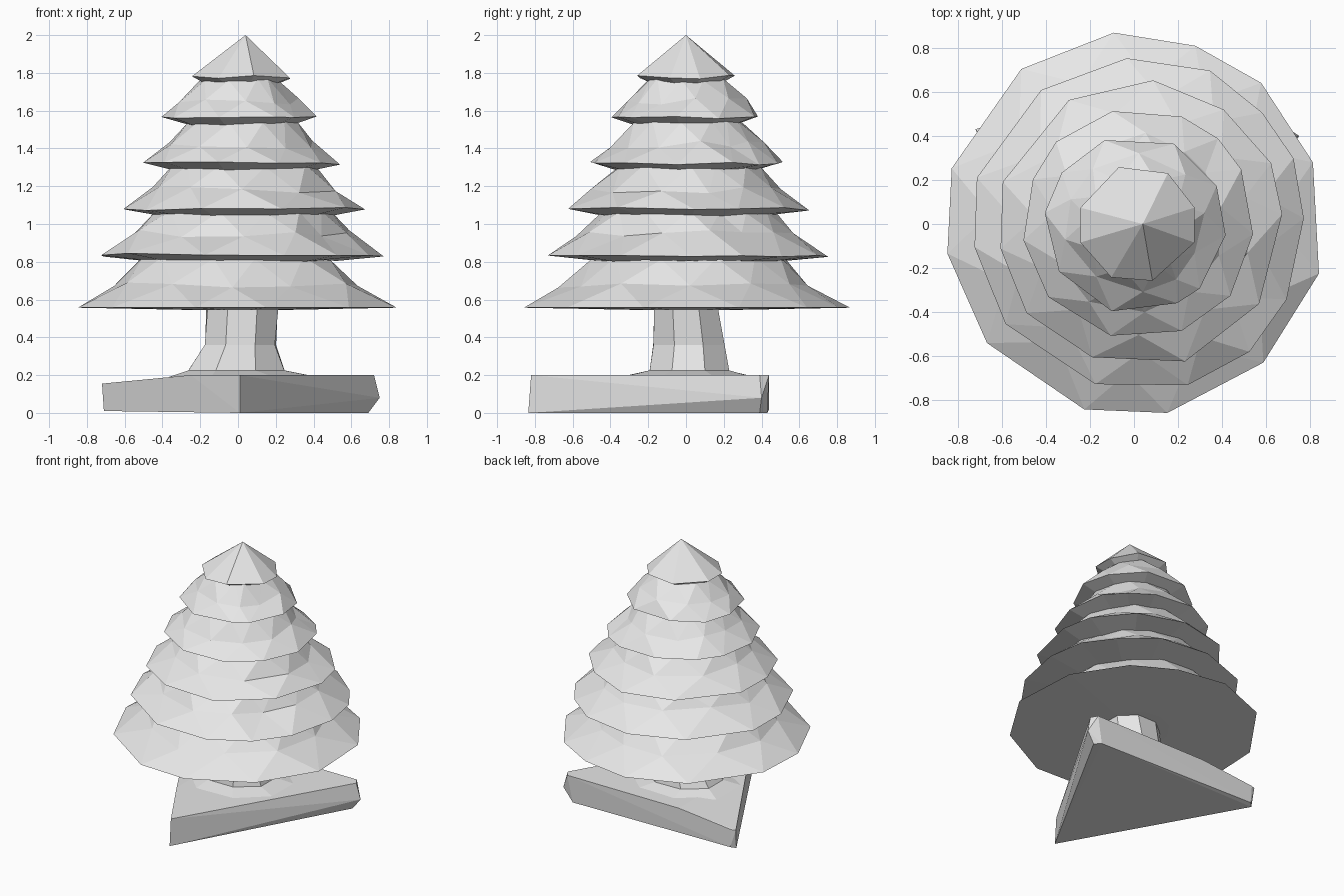
import bpy, bmesh, random
from math import cos, sin, radians

if "Cube" in bpy.data.objects:
    bpy.data.objects.remove(bpy.data.objects["Cube"])

random.seed(4)
grey = bpy.data.materials.new("plain grey")
grey.diffuse_color = (0.8, 0.8, 0.8, 1)
grey.use_nodes = True
grey.node_tree.nodes["Principled BSDF"].inputs["Base Color"].default_value = grey.diffuse_color


def finish(bm, name):
    bmesh.ops.recalc_face_normals(bm, faces=bm.faces)
    mesh = bpy.data.meshes.new(name)
    bm.to_mesh(mesh)
    bm.free()
    mesh.materials.append(grey)
    ob = bpy.data.objects.new(name, mesh)
    bpy.context.collection.objects.link(ob)
    return ob


def ring(bm, angles, rx, ry, z, cx=0, cy=0, jr=0.0, jz=0.0):
    verts = []
    for a in angles:
        k = 1 + random.uniform(-jr, jr)
        verts.append(bm.verts.new((cx + rx * k * cos(radians(a)),
                                   cy + ry * k * sin(radians(a)),
                                   z + random.uniform(-jz, jz))))
    return verts


def bridge(bm, lower, upper, zigzag=0):
    """Join two rings by triangles; zigzag 1 or -1 gives the half-step direction."""
    n = len(lower)
    for i in range(n):
        j = (i + 1) % n
        if zigzag == 1:      # upper vertex i sits between lower i and j
            bm.faces.new((lower[i], lower[j], upper[i]))
            bm.faces.new((lower[j], upper[j], upper[i]))
        elif zigzag == -1:   # upper vertex j sits between lower i and j
            bm.faces.new((lower[i], lower[j], upper[j]))
            bm.faces.new((lower[i], upper[j], upper[i]))
        else:
            bm.faces.new((lower[i], lower[j], upper[j], upper[i]))


# Foliage tiers: rim angles, centre x, rim (r, z), underside (r, z), mid (r, z), top (r, z)
tiers = [
    ((19, 48, 71, 96, 126, 163, 189, 219, 255, 280, 313, 345),
     0.0, (.865, .557), (.25, .545), (.65, .68), (.51, .82)),
    ((2, 23, 42, 65, 94, 126, 164, 188, 217, 255, 287, 311, 333),
     .02, (.76, .835), (.50, .805), (.56, .95), (.46, 1.065)),
    ((4, 25, 54, 85, 120, 163, 190, 218, 250, 288, 326),
     .03, (.65, 1.08), (.45, 1.045), (.49, 1.18), (.38, 1.31)),
    ((28, 47, 68, 103, 135, 157, 188, 219, 256, 292, 322, 355),
     .02, (.525, 1.32), (.37, 1.285), (.40, 1.42), (.29, 1.54)),
    ((25, 64, 110, 145, 173, 212, 255, 298, 315, 353),
     .005, (.41, 1.56), (.28, 1.525), (.31, 1.65), (.21, 1.765)),
    ((16, 59, 108, 164, 198, 244, 285, 342),
     .015, (.27, 1.778), (.17, 1.73), None, None),
]
for k, (angles, cx, rim, under, mid, top) in enumerate(tiers):
    bm = bmesh.new()
    n = len(angles)
    jz = 0 if k == 0 else .01
    edge = ring(bm, angles, rim[0], rim[0], rim[1], cx, jr=.012, jz=jz)
    inner = ring(bm, angles, under[0], under[0], under[1], cx, jz=jz / 2)
    bridge(bm, inner, edge)
    bm.faces.new(inner)
    if mid:
        half = [(a + (angles[(i + 1) % n] + (360 if i == n - 1 else 0))) / 2
                for i, a in enumerate(angles)]
        middle = ring(bm, half, mid[0], mid[0], mid[1], cx, jr=.05, jz=.02)
        upper = ring(bm, angles, top[0], top[0], top[1], cx, jr=.04, jz=.008)
        bridge(bm, edge, middle, 1)
        bridge(bm, middle, upper, -1)
        bm.faces.new(upper)
    else:  # pointed tip
        apex = bm.verts.new((.04, 0, 2))
        for i in range(n):
            bm.faces.new((edge[i], edge[(i + 1) % n], apex))
    finish(bm, f"foliage_tier_{k + 1}")

# Trunk with flared foot spreading onto the base
bm = bmesh.new()
octagon = [22 + 45 * i for i in range(8)]
sections = [(.43, .38, .19, .03, .01), (.28, .23, .225, -.01, .015),
            (.20, .20, .36, .015, .015), (.205, .18, .57, .025, 0)]
rings = [ring(bm, octagon, rx, ry, z, cx, cy, jr=.03)
         for rx, ry, z, cx, cy in sections]
for a, b in zip(rings, rings[1:]):
    bridge(bm, a, b)
bm.faces.new(rings[0])
bm.faces.new(rings[-1])
finish(bm, "trunk")

# Rough three-cornered base slab
bm = bmesh.new()
for p in [(-.71, .41, .01), (-.68, .44, .02), (.01, -.835, 0), (.69, .39, 0),
          (.65, .43, 0), (.75, .40, .08), (-.72, .43, .155), (-.69, .44, .155),
          (-.25, -.38, .2), (-.25, .44, .2), (.01, -.82, .2),
          (.72, .39, .2), (.69, .44, .2)]:
    bm.verts.new(p)
bmesh.ops.convex_hull(bm, input=bm.verts)
finish(bm, "base_slab")
